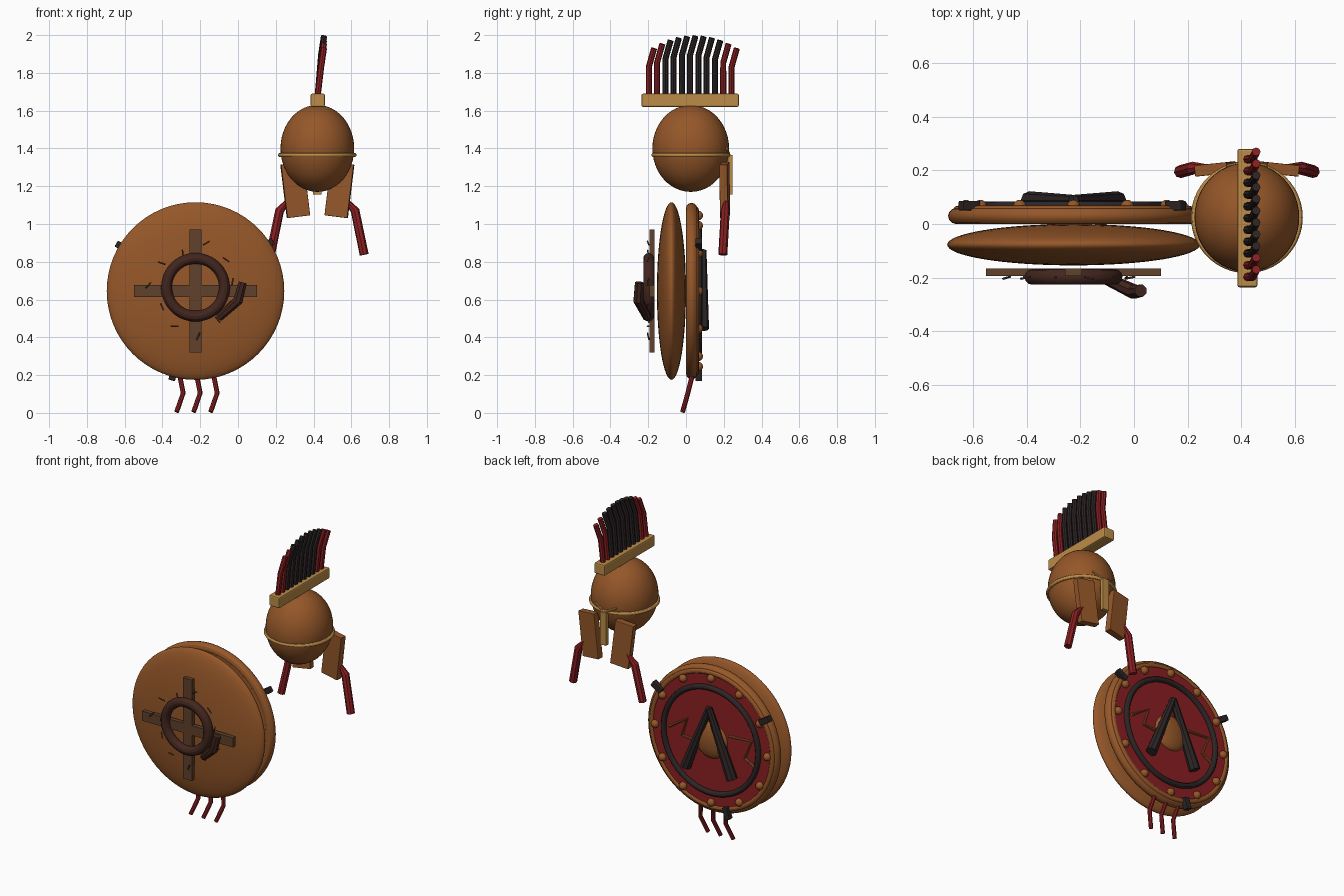
import bpy
import math
from mathutils import Vector

cube = bpy.data.objects.get("Cube")
if cube:
    bpy.data.objects.remove(cube, do_unlink=True)


def material(name, rgb):
    mat = bpy.data.materials.new(name)
    mat.use_nodes = True
    mat.diffuse_color = (*rgb, 1)
    mat.node_tree.nodes["Principled BSDF"].inputs["Base Color"].default_value = (*rgb, 1)
    return mat


BRONZE = material("bronze", (0.30, 0.095, 0.022))
GOLD = material("gold", (0.50, 0.26, 0.065))
RED = material("red", (0.26, 0.014, 0.016))
BLACK = material("black", (0.026, 0.018, 0.019))
WOOD = material("wood", (0.115, 0.053, 0.025))
LEATHER = material("dark_leather", (0.055, 0.019, 0.013))

FACING_Y = (math.pi / 2, 0, 0)
SHIELD = Vector((-0.225, 0, 0.645))
HELMET = Vector((0.42, 0.025, 1.4))


def finish(name, mat, smooth=False):
    obj = bpy.context.object
    obj.name = name
    obj.data.materials.clear()
    obj.data.materials.append(mat)
    if smooth:
        bpy.ops.object.shade_smooth_by_angle()
    return obj


def ball(name, mat, loc, scale, segments=48):
    bpy.ops.mesh.primitive_uv_sphere_add(segments=segments, ring_count=segments // 2, location=loc)
    bpy.context.object.scale = scale
    return finish(name, mat, True)


def box(name, mat, loc, size, rot=(0, 0, 0), bevel=0.0):
    bpy.ops.mesh.primitive_cube_add(size=1, location=loc, rotation=rot)
    obj = finish(name, mat)
    obj.scale = size
    bpy.ops.object.transform_apply(location=False, rotation=False, scale=True)
    if bevel:
        mod = obj.modifiers.new("bevel", "BEVEL")
        mod.width = bevel
        mod.segments = 2
    return obj


def ring(name, mat, loc, major, minor, rot=FACING_Y):
    bpy.ops.mesh.primitive_torus_add(location=loc, rotation=rot, major_radius=major,
                                     minor_radius=minor, major_segments=64, minor_segments=12)
    return finish(name, mat, True)


def disc(name, mat, loc, radius, depth):
    bpy.ops.mesh.primitive_cylinder_add(vertices=64, radius=radius, depth=depth,
                                        location=loc, rotation=FACING_Y)
    return finish(name, mat, True)


def tube(name, mat, points, radius, taper=None):
    curve = bpy.data.curves.new(name, "CURVE")
    curve.dimensions = "3D"
    curve.bevel_depth = radius
    curve.bevel_resolution = 2
    curve.use_fill_caps = True
    spline = curve.splines.new("POLY")
    spline.points.add(len(points) - 1)
    for i, p in enumerate(points):
        spline.points[i].co = (*p, 1)
        spline.points[i].radius = taper[i] if taper else 1
    obj = bpy.data.objects.new(name, curve)
    bpy.context.collection.objects.link(obj)
    bpy.ops.object.select_all(action="DESELECT")
    obj.select_set(True)
    bpy.context.view_layer.objects.active = obj
    bpy.ops.object.convert(target="MESH")
    return finish(name, mat, True)


def on_shield(x, z, y):
    return SHIELD + Vector((x, y, z))


# Shield body: domed front, rimmed back
ball("shield_dome", BRONZE, on_shield(0, 0, -0.077), (0.47, 0.077, 0.47), 64)
disc("shield_back_plate", BRONZE, on_shield(0, 0, 0.025), 0.44, 0.04)
ring("shield_outer_rim", BRONZE, on_shield(0, 0, 0.03), 0.437, 0.03)
ring("shield_inner_rim", BRONZE, on_shield(0, 0, 0.05), 0.43, 0.018)
disc("shield_red_face", RED, on_shield(0, 0, 0.053), 0.425, 0.016)
ring("shield_dark_ring", BLACK, on_shield(0, 0, 0.067), 0.337, 0.017)
ball("shield_boss", BRONZE, on_shield(0, 0, 0.06), (0.115, 0.042, 0.115), 32)

# Rim studs
for i in range(12):
    a = math.tau * i / 12
    ball(f"stud_{i}", BRONZE, on_shield(0.4 * math.cos(a), 0.4 * math.sin(a), 0.065),
         (0.025, 0.025, 0.025), 16)

# Dark clamps on the rim
for i, deg in enumerate((33, 149, 255)):
    a = math.radians(deg)
    r = 0.452
    box(f"rim_clamp_{i}", BLACK, on_shield(r * math.cos(a), r * math.sin(a), 0.068),
        (0.075, 0.036, 0.036), (0, -a, 0), 0.004)

# Chevron emblem and zigzag trim on the back
for side, x in (("left", 0.165), ("right", -0.165)):
    tube(f"chevron_{side}", BLACK,
         [on_shield(0, 0.215, 0.088), on_shield(x, -0.2, 0.088)], 0.034, (0.6, 1))
zigzags = {"left": [(0.3, 0.01), (0.17, 0.095), (0.205, -0.02), (0.1, -0.03)],
           "right": [(-0.13, 0.06), (-0.29, 0.07), (-0.24, -0.05), (-0.31, -0.09)]}
for side, path in zigzags.items():
    tube(f"zigzag_{side}", BRONZE, [on_shield(x, z, 0.066) for x, z in path], 0.009)

# Cross, ring and bent handle on the front
box("cross_upright", WOOD, on_shield(0, 0, -0.18), (0.064, 0.028, 0.65))
box("cross_bar", WOOD, on_shield(0, 0, -0.18), (0.65, 0.027, 0.062))
ring("front_ring", LEATHER, on_shield(0, 0.02, -0.197), 0.153, 0.029)
tube("bent_handle", LEATHER,
     [on_shield(0.125, -0.14, -0.205), on_shield(0.225, -0.05, -0.252),
      on_shield(0.25, 0.045, -0.248)], 0.028, (0.8, 1, 0.85))

# Loose slivers around the ring
for i in range(11):
    a = math.tau * (i + 0.35) / 11
    r = 0.2 + 0.025 * (i % 3)
    mid = on_shield(r * math.cos(a), 0.01 + r * math.sin(a), -0.2)
    step = Vector((math.cos(a * 2 + 1), 0.2, math.sin(a * 2 + 1))) * 0.02
    tube(f"sliver_{i}", WOOD, [mid - step, mid + step], 0.004)

# Tassels under the shield
for i in range(3):
    x = -0.085 + 0.09 * i
    tube(f"tassel_{i}", RED,
         [on_shield(x, -0.44, 0.035), on_shield(x + 0.02, -0.54, 0.01),
          on_shield(x - 0.015, -0.64, -0.018)], 0.013)

# Helmet bowl, band, crest holder
ball("helmet_bowl", BRONZE, HELMET, (0.195, 0.203, 0.23))
ring("helmet_band", GOLD, HELMET + Vector((0, 0, -0.035)), 0.197, 0.011, (0, 0, 0))
box("crest_holder", GOLD, (0.422, 0.022, 1.655), (0.075, 0.515, 0.07), bevel=0.008)

# Crest plumes: red at both ends, black between
PLUMES = 11
for i in range(PLUMES):
    t = 2 * i / (PLUMES - 1) - 1
    y = 0.022 + 0.219 * t
    top = 1.995 - 0.065 * t * t
    end_plume = i < 2 or i > PLUMES - 3
    tube(f"plume_{i}", RED if end_plume else BLACK,
         [(0.422, y, 1.68), (0.44, y, top - 0.1), (0.455, y + 0.028, top)], 0.016)

# Nose guard, brows, cheek plates and straps
box("nose_guard", GOLD, (HELMET.x, 0.234, 1.26), (0.045, 0.026, 0.21), bevel=0.003)
for side, s in (("left", 1), ("right", -1)):
    hx = HELMET.x
    tube(f"brow_{side}", GOLD,
         [(hx, 0.232, 1.36), (hx + s * 0.075, 0.215, 1.4)], 0.007)
    box(f"cheek_plate_{side}", BRONZE, (hx + s * 0.117, 0.205, 1.18), (0.122, 0.042, 0.285),
        (0, s * math.radians(7), s * math.radians(-6)), 0.003)
    tube(f"chin_strap_{side}", RED,
         [(hx + s * 0.14, 0.215, 1.145), (hx + s * 0.2, 0.208, 1.07),
          (hx + s * 0.248, 0.195, 0.838)], 0.024, (0.25, 1, 1))
